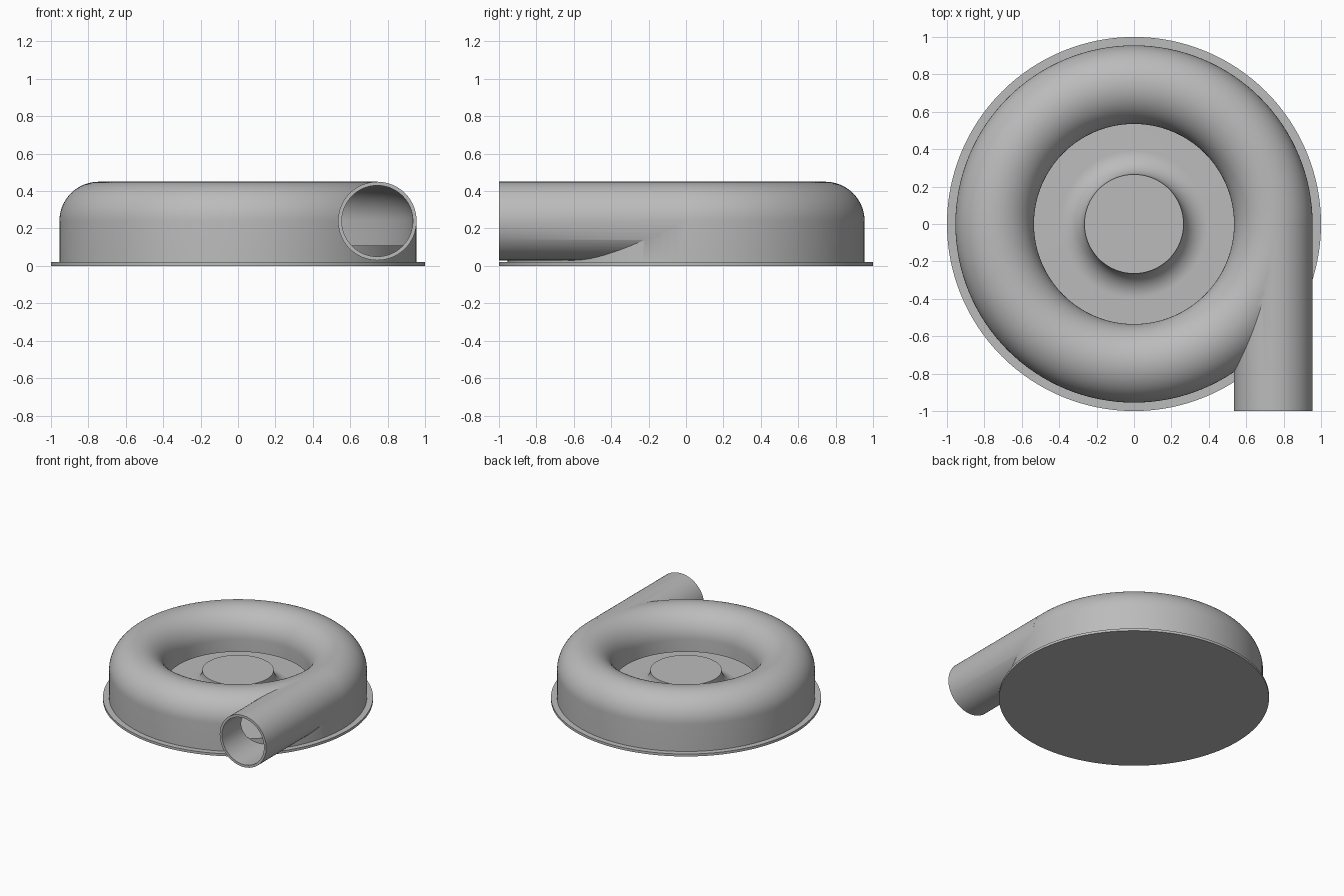
import bpy, bmesh, math
from mathutils import Matrix, Vector

if "Cube" in bpy.data.objects:
    bpy.data.objects.remove(bpy.data.objects["Cube"], do_unlink=True)

grey = bpy.data.materials.new("plain grey")
grey.use_nodes = True
COLOUR = (0.5, 0.5, 0.5, 1)
grey.diffuse_color = COLOUR
grey.node_tree.nodes["Principled BSDF"].inputs["Base Color"].default_value = COLOUR

RING, AXIS_Z = 0.745, 0.24      # centre of the tube section
OUTER, INNER = 0.21, 0.19       # tube radii
STEPS = 128


def finish(bm, name):
    bmesh.ops.remove_doubles(bm, verts=bm.verts, dist=1e-5)
    bmesh.ops.recalc_face_normals(bm, faces=bm.faces)
    mesh = bpy.data.meshes.new(name)
    bm.to_mesh(mesh)
    bm.free()
    mesh.materials.append(grey)
    obj = bpy.data.objects.new(name, mesh)
    bpy.context.collection.objects.link(obj)
    return obj


def revolve(name, profile, closed=False):
    """Spin a list of (radius, height) points about the z axis."""
    bm = bmesh.new()
    verts = [bm.verts.new((r, 0, z)) for r, z in profile]
    edges = [bm.edges.new(p) for p in zip(verts, verts[1:])]
    if closed:
        edges.append(bm.edges.new((verts[-1], verts[0])))
    bmesh.ops.spin(bm, geom=verts + edges, axis=(0, 0, 1), cent=(0, 0, 0),
                   angle=math.tau, steps=STEPS, use_merge=True)
    return finish(bm, name)


def arc(cx, cz, radius, start, end, count):
    angles = [math.radians(start + (end - start) * i / count) for i in range(count + 1)]
    return [(cx + radius * math.cos(a), cz + radius * math.sin(a)) for a in angles]


def pipe(name, radius, y0, y1):
    bm = bmesh.new()
    place = Matrix.Translation(Vector((RING, (y0 + y1) / 2, AXIS_Z))) @ Matrix.Rotation(math.pi / 2, 4, 'X')
    bmesh.ops.create_cone(bm, cap_ends=True, segments=64, radius1=radius,
                          radius2=radius, depth=y1 - y0, matrix=place)
    return finish(bm, name)


def activate(obj):
    bpy.ops.object.select_all(action='DESELECT')
    obj.select_set(True)
    bpy.context.view_layer.objects.active = obj


def combine(obj, other, operation):
    activate(obj)
    mod = obj.modifiers.new(operation, 'BOOLEAN')
    mod.operation, mod.object, mod.solver = operation, other, 'EXACT'
    bpy.ops.object.modifier_apply(modifier=mod.name)
    bpy.data.objects.remove(other, do_unlink=True)


def smooth(obj):
    activate(obj)
    bpy.ops.object.shade_smooth_by_angle(angle=math.radians(30))


# Flat mounting flange
flange = revolve("base_flange", [(0, 0), (1, 0), (1, 0.02), (0, 0.02)])

# Inner floor with the flared centre hub
floor = revolve("hub_and_floor", [(0, AXIS_Z)]
                + arc(0.395, AXIS_Z, 0.13, 180, 270, 16)
                + [(0.93, 0.11), (0.93, 0.015), (0, 0.015)])

# Ring housing joined to the tangential outlet pipe, then hollowed
housing = revolve("ring_housing_and_outlet",
                  [(RING + OUTER, 0.02)] + arc(RING, AXIS_Z, OUTER, 0, 180, 32)
                  + [(RING - OUTER, 0.14)], closed=True)
combine(housing, pipe("outlet", OUTER, -1, -0.02), 'UNION')
cavity = revolve("cavity", [(RING + INNER, -0.1)]
                 + arc(RING, AXIS_Z, INNER, 0, 180, 32)
                 + [(RING - INNER, -0.1)], closed=True)
combine(housing, cavity, 'DIFFERENCE')
combine(housing, pipe("bore", INNER, -1.1, -0.03), 'DIFFERENCE')

for part in (flange, floor, housing):
    smooth(part)
